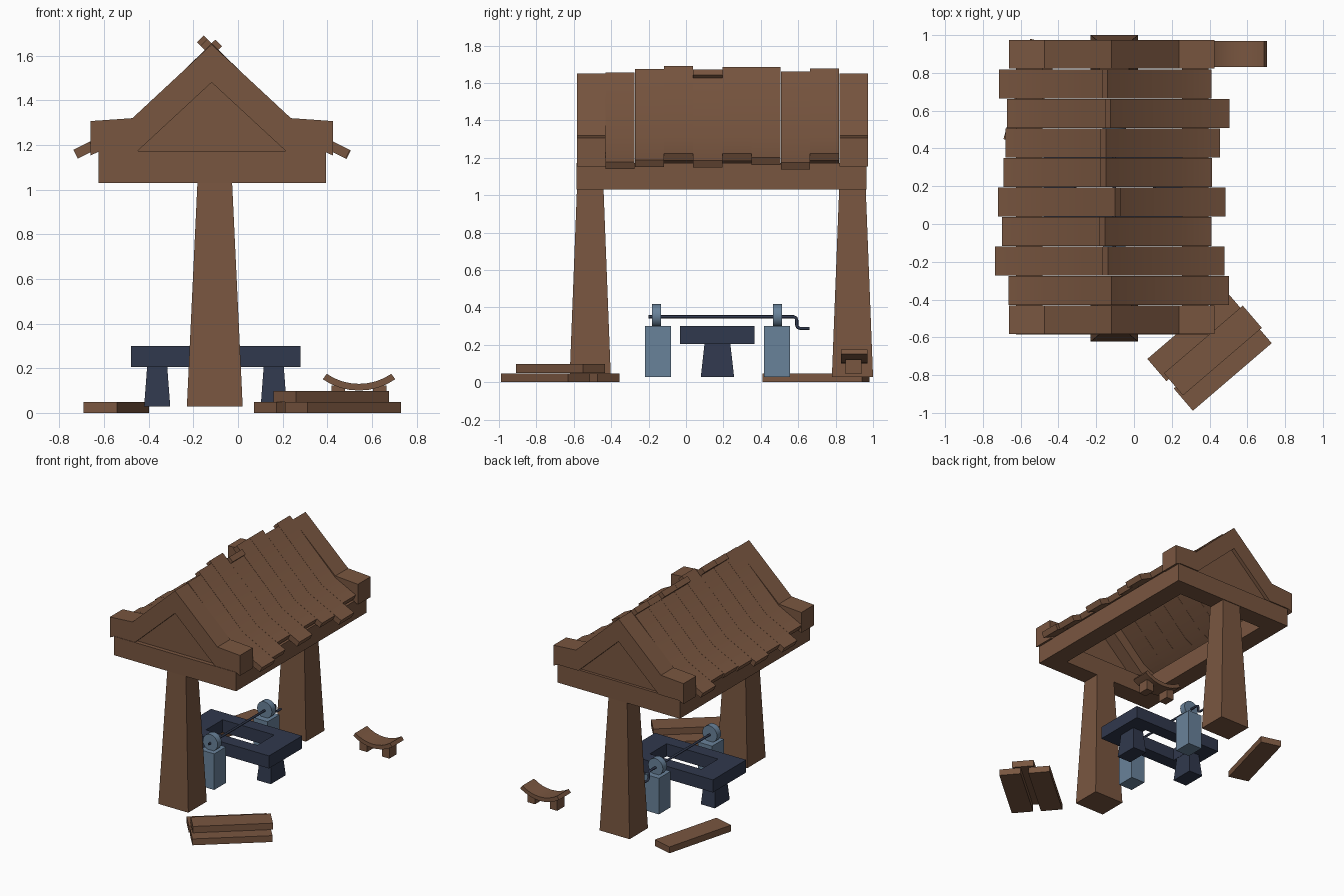
import bpy, bmesh, math
from mathutils import Matrix

if "Cube" in bpy.data.objects:
    bpy.data.objects.remove(bpy.data.objects["Cube"])


def material(name, rgb):
    m = bpy.data.materials.new(name)
    m.diffuse_color = (*rgb, 1)
    m.use_nodes = True
    m.node_tree.nodes["Principled BSDF"].inputs["Base Color"].default_value = m.diffuse_color
    return m


WOOD = material("brown wood", (0.191, 0.093, 0.051))
STONE = material("slate blue stone", (0.141, 0.223, 0.323))
IRON = material("dark navy iron", (0.030, 0.040, 0.074))


def finish(name, bm, mat):
    bmesh.ops.recalc_face_normals(bm, faces=bm.faces)
    me = bpy.data.meshes.new(name)
    bm.to_mesh(me)
    bm.free()
    me.materials.append(mat)
    ob = bpy.data.objects.new(name, me)
    bpy.context.collection.objects.link(ob)
    return ob


def smooth(ob, deg=30):
    bpy.ops.object.select_all(action='DESELECT')
    ob.select_set(True)
    bpy.context.view_layer.objects.active = ob
    bpy.ops.object.shade_smooth_by_angle(angle=math.radians(deg))


def prism(name, pts, y0, y1, mat):
    """Extrude an x-z profile along y."""
    bm = bmesh.new()
    a = [bm.verts.new((x, y0, z)) for x, z in pts]
    b = [bm.verts.new((x, y1, z)) for x, z in pts]
    bm.faces.new(a)
    bm.faces.new(b[::-1])
    n = len(pts)
    for i in range(n):
        bm.faces.new((a[i], b[i], b[(i + 1) % n], a[(i + 1) % n]))
    return finish(name, bm, mat)


def block(name, c, base, z0, z1, mat, top=None, rot=0):
    """Box or tapered block; base and top are (x, y) sizes."""
    top = top or base
    bm = bmesh.new()
    bmesh.ops.create_cube(bm, size=1)
    for v in bm.verts:
        s = top if v.co.z > 0 else base
        v.co = (v.co.x * s[0], v.co.y * s[1], z1 if v.co.z > 0 else z0)
    bmesh.ops.transform(bm, verts=bm.verts, matrix=Matrix.Translation((c[0], c[1], 0))
                        @ Matrix.Rotation(math.radians(rot), 4, 'Z'))
    return finish(name, bm, mat)


CX = -0.118   # roof centre line
PX = -0.104   # post and spit line

# posts
for n, y in (("front", -0.512), ("back", 0.89)):
    block(n + "_post", (PX, y), (0.25, 0.22), 0.028, 1.035, WOOD, top=(0.155, 0.142))

# roof frame beams
for n, y in (("front", -0.515), ("back", 0.895)):
    block(n + "_beam", (CX + 0.003, y), (1.02, 0.142), 1.03, 1.172, WOOD)
for n, s in (("left", -1), ("right", 1)):
    block(n + "_beam", (CX + 0.003 + s * 0.44, 0.19), (0.14, 1.27), 1.03, 1.172, WOOD)

# gable end boards with recessed panels
half = [(0.355, 1.32), (0.543, 1.307), (0.543, 1.153), (0.505, 1.17), (0.335, 1.17)]
gable = ([(0, 1.65)] + half + [(0, 1.48)] + [(-x, z) for x, z in reversed(half)])
gable = [(CX + x, z) for x, z in gable]
for n, y0, py in (("front", -0.583, -0.555), ("back", 0.822, 0.925)):
    prism(n + "_gable_board", gable, y0, y0 + 0.152, WOOD)
    prism(n + "_gable_panel", [(CX, 1.5), (CX + 0.36, 1.165), (CX - 0.36, 1.165)],
          py, py + 0.02, WOOD)


# bent roof planks: left eave x, right eave x, left and right overshoot at the ridge
def plank(name, side, reach, over, y0, y1):
    t = 0.043
    end_z = 1.31 - 0.5 * (reach - 0.355)
    pts = [(-over, 1.655 + over), (0.355, 1.31), (reach, end_z),
           (reach - 0.45 * t, end_z - 0.9 * t), (0.355 - 0.52 * t, 1.31 - 0.9 * t),
           (-over - 0.7 * t, 1.655 + over - 0.7 * t)]
    smooth(prism(name, [(CX + side * x, z) for x, z in pts], y0, y1, WOOD))


rows = [(-0.665, 0.502, 0.0, -0.025), (-0.737, 0.48, 0.0, 0.02),
        (-0.70, 0.41, -0.01, 0.035), (-0.72, 0.485, 0.017, -0.012),
        (-0.69, 0.412, 0.0, 0.03), (-0.68, 0.455, 0.0, 0.03),
        (-0.672, 0.505, 0.0, 0.006), (-0.715, 0.41, 0.0, 0.022)]
step = 1.25 / 8
for i, (lx, rx, lo, ro) in enumerate(rows):
    y = -0.43 + i * step
    plank(f"roof_plank_left_{i + 1}", -1, CX - lx, lo, y, y + step - 0.001)
    plank(f"roof_plank_right_{i + 1}", 1, rx - CX, ro, y, y + step - 0.001)

# loose planks on the ground
for n, x, y, z, r in (("loose_plank_back", -0.545, 0.695, 0, 75),
                      ("pile_plank_outer", 0.47, -0.751, 0, 40.6),
                      ("pile_plank_inner", 0.33, -0.594, 0, 40.6),
                      ("pile_plank_top", 0.4175, -0.67, 0.049, 40.6)):
    block(n, (x, y), (0.55, 0.155), z, z + 0.048, WOOD, rot=r)

# curved stool
SX, SY = 0.542, 0.9
angs = [math.radians(-34.5 + 69 * i / 8) for i in range(9)]
arc = ([(SX + 0.256 * math.sin(a), 0.386 - 0.256 * math.cos(a)) for a in angs]
       + [(SX + 0.286 * math.sin(a), 0.386 - 0.286 * math.cos(a)) for a in reversed(angs)])
smooth(prism("stool_seat", arc, SY - 0.07, SY + 0.07, WOOD))
for n, s in (("left", -1), ("right", 1)):
    block("stool_leg_" + n, (SX + s * 0.093, SY - 0.005), (0.062, 0.085), 0.045, 0.122, WOOD)

# fire table: open frame on two tapered legs
bm = bmesh.new()
rings = []
for z in (0.205, 0.3):
    for hx, hy in ((0.38, 0.198), (0.215, 0.1)):
        rings.append([bm.verts.new((-0.1 + sx * hx, 0.167 + sy * hy, z))
                      for sx, sy in ((-1, -1), (1, -1), (1, 1), (-1, 1))])
for a, b in ((0, 1), (2, 3), (0, 2), (1, 3)):
    for i in range(4):
        j = (i + 1) % 4
        bm.faces.new((rings[a][i], rings[a][j], rings[b][j], rings[b][i]))
finish("fire_table_top", bm, IRON)
for n, x in (("left", -0.362), ("right", 0.16)):
    block("fire_table_leg_" + n, (x, 0.168), (0.117, 0.178), 0.028, 0.207, IRON,
          top=(0.09, 0.138))

# stone pillars with round bearings
for n, y, by in (("front", -0.149, -0.158), ("back", 0.486, 0.488)):
    block(n + "_pillar", (PX, y), (0.118, 0.14), 0.028, 0.3, STONE)
    disc = [(PX + 0.062 * math.cos(k * math.pi / 8), 0.355 + 0.062 * math.sin(k * math.pi / 8))
            for k in range(16)]
    smooth(prism(n + "_bearing", disc, by - 0.024, by + 0.024, STONE))

# spit rod with crank handle
cu = bpy.data.curves.new("spit_rod", 'CURVE')
cu.dimensions = '3D'
cu.bevel_depth = 0.0085
cu.bevel_resolution = 2
cu.use_fill_caps = True
path = [(-0.2, 0.35), (0.575, 0.35), (0.588, 0.344), (0.592, 0.332),
        (0.592, 0.305), (0.597, 0.293), (0.61, 0.288), (0.66, 0.288)]
sp = cu.splines.new('POLY')
sp.points.add(len(path) - 1)
for p, (y, z) in zip(sp.points, path):
    p.co = (PX, y, z, 1)
cu.materials.append(IRON)
bpy.context.collection.objects.link(bpy.data.objects.new("spit_rod", cu))
